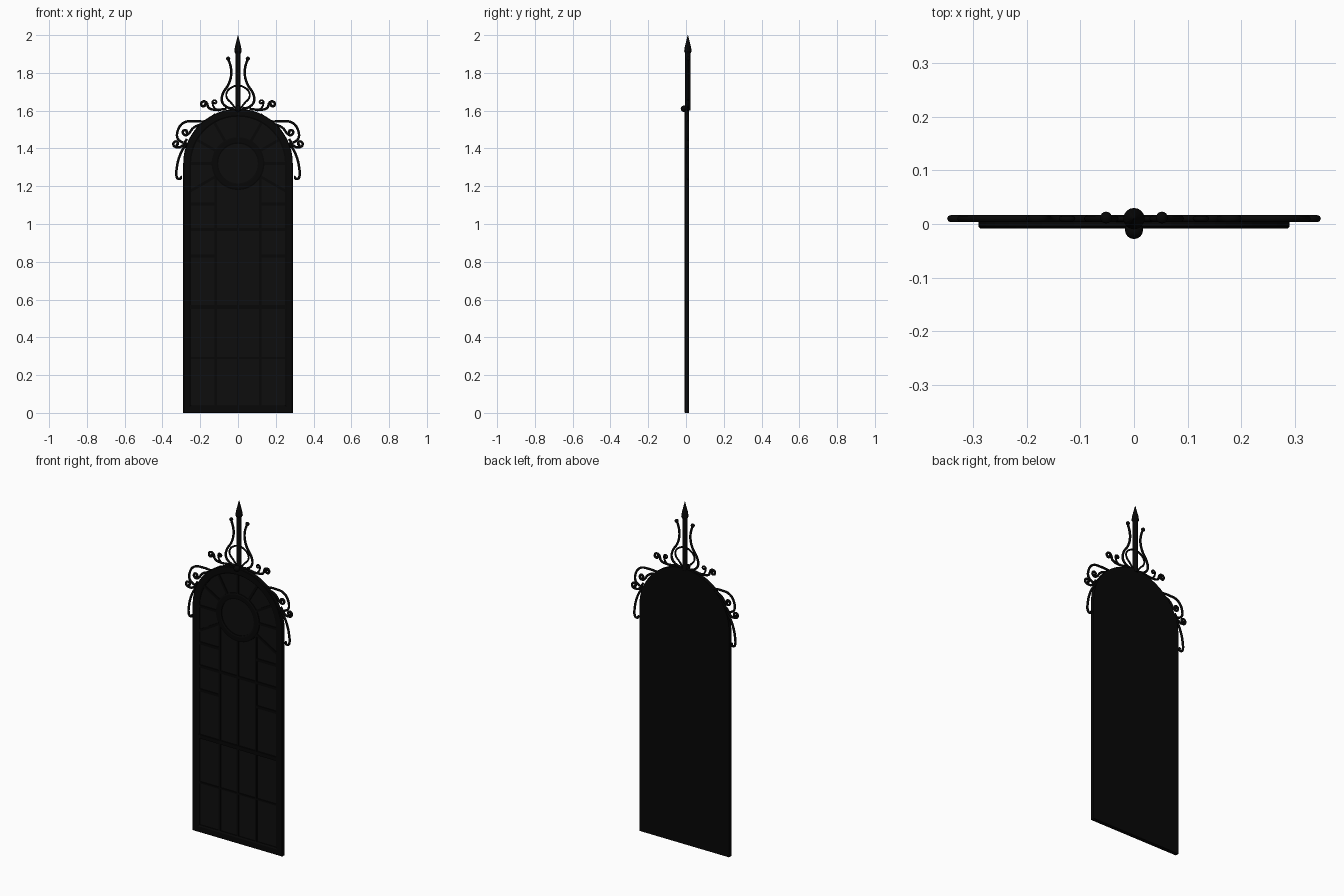
import bpy, bmesh
from math import sin, cos, pi, radians, atan2
from mathutils import Vector

if "Cube" in bpy.data.objects:
    bpy.data.objects.remove(bpy.data.objects["Cube"])


def material(name, value):
    m = bpy.data.materials.new(name)
    m.use_nodes = True
    colour = (value, value, value, 1)
    m.diffuse_color = colour
    m.node_tree.nodes["Principled BSDF"].inputs["Base Color"].default_value = colour
    return m


IRON = material("black iron", 0.002)
PANE = material("dark pane", 0.0042)
HALF, SPRING, BACK, FRONT = 0.29, 1.32, 0.017, -0.008
RAIL = 0.042


def finish(bm, name, mat):
    bmesh.ops.recalc_face_normals(bm, faces=bm.faces)
    me = bpy.data.meshes.new(name)
    bm.to_mesh(me)
    bm.free()
    me.materials.append(mat)
    ob = bpy.data.objects.new(name, me)
    bpy.context.collection.objects.link(ob)
    return ob


def arch(inset, steps=40):
    """Outline of the arched opening, pulled inwards by the inset."""
    r = HALF - inset
    pts = [(r, inset)]
    pts += [(r * cos(pi * i / steps), SPRING + r * sin(pi * i / steps)) for i in range(steps + 1)]
    return pts + [(-r, inset)]


def circle(r, steps=40):
    return [(r * cos(2 * pi * i / steps), SPRING + r * sin(2 * pi * i / steps)) for i in range(steps)]


def prism(name, outline, y0, y1, mat):
    bm = bmesh.new()
    face = bm.faces.new([bm.verts.new((x, y0, z)) for x, z in outline])
    new = bmesh.ops.extrude_face_region(bm, geom=[face])["geom"]
    bmesh.ops.translate(bm, vec=(0, y1 - y0, 0), verts=[v for v in new if isinstance(v, bmesh.types.BMVert)])
    return finish(bm, name, mat)


def band(name, loops, mat):
    """Closed band through a cycle of (outline, y) loops."""
    bm = bmesh.new()
    rings = [[bm.verts.new((x, y, z)) for x, z in outline] for outline, y in loops]
    n = len(rings[0])
    for a, b in zip(rings, rings[1:] + rings[:1]):
        for i in range(n):
            j = (i + 1) % n
            bm.faces.new((a[i], a[j], b[j], b[i]))
    return finish(bm, name, mat)


def bar(name, a, b, width, front=-0.004):
    """Flat glazing bar between two points of the front plane."""
    a, b = Vector(a), Vector(b)
    d = (b - a).normalized() * width / 2
    n = Vector((-d.y, d.x))
    return prism(name, [a + n, b + n, b - n, a - n], front, 0.004, IRON)


# Arched panel and its outer frame
prism("pane", arch(0.01), 0.001, BACK - 0.0005, PANE)
band("outer_frame", [(arch(0), BACK), (arch(0), -0.005), (arch(0.003), FRONT),
                     (arch(RAIL - 0.008), FRONT), (arch(RAIL), -0.003), (arch(RAIL), BACK - 0.001)], IRON)
prism("back_panel", arch(0.001), BACK - 0.002, BACK, IRON)

# Round light in the arch
band("rose_ring", [(circle(0.14), 0.004), (circle(0.14), -0.004), (circle(0.133), -0.007),
                   (circle(0.112), -0.007), (circle(0.105), -0.004), (circle(0.105), 0.004)], IRON)
for k in range(-1, 8):
    t = radians(30 * k)
    d = Vector((cos(t), sin(t)))
    c = Vector((0, SPRING))
    bar("rose_spoke", c + d * 0.135, c + d * (0.26 if 0 <= k <= 6 else 0.29), 0.014)

# Upright and level glazing bars
bar("centre_mullion", (0, 0.03), (0, SPRING - 0.135), 0.012)
bar("upper_transom", (-0.255, 0.97), (0.255, 0.97), 0.016)
bar("main_transom", (-0.255, 0.56), (0.255, 0.56), 0.022, -0.006)
bar("lower_transom", (-0.255, 0.29), (0.255, 0.29), 0.01)
for s in (-1, 1):
    bar("side_mullion", (s * 0.118, 0.03), (s * 0.118, SPRING - 0.07), 0.012)
    for z in (0.83, 1.105):
        bar("side_transom", (s * 0.118, z), (s * 0.255, z), 0.016)

# Finial spear: shaft, collars and point turned on the upright axis
def lathe(name, profile, y, steps=16):
    bm = bmesh.new()
    rings = [[bm.verts.new((r * cos(2 * pi * i / steps), y + r * sin(2 * pi * i / steps), z))
              for i in range(steps)] for r, z in profile]
    for a, b in zip(rings, rings[1:]):
        for i in range(steps):
            j = (i + 1) % steps
            bm.faces.new((a[i], a[j], b[j], b[i]))
    bm.faces.new(rings[0])
    bm.faces.new(rings[-1])
    return finish(bm, name, IRON)


lathe("spear_shaft", [(0.014, 1.6), (0.014, 1.92)], 0.01)
lathe("spear_point", [(0.013, 1.9), (0.02, 1.915), (0.016, 1.94), (0.001, 2.0)], 0.01)


def ball(name, x, y, z, r):
    bm = bmesh.new()
    bmesh.ops.create_uvsphere(bm, u_segments=16, v_segments=10, radius=r)
    bmesh.ops.translate(bm, vec=(x, y, z), verts=bm.verts)
    ob = finish(bm, name, IRON)
    ob.data.shade_smooth()


ball("arch_boss", 0, -0.011, 1.61, 0.017)


# Wrought scrolls: a smooth path that may end in a curl
def scroll(name, pts, curl=0, side=1, turns=1.1, thick=0.0065):
    pts = [Vector(p) for p in pts]
    if curl:
        d = (pts[-1] - pts[-2]).normalized()
        n = Vector((-d.y, d.x)) * side
        centre, start = pts[-1] + n * curl, atan2(-n.y, -n.x)
        steps = int(turns * 10)
        for i in range(1, steps + 1):
            f = i / steps
            t = start + side * turns * 2 * pi * f
            pts.append(centre + Vector((cos(t), sin(t))) * curl * (1 - 0.7 * f))
    for s in (1, -1):
        cu = bpy.data.curves.new(name, "CURVE")
        cu.dimensions = "3D"
        cu.bevel_depth, cu.bevel_resolution, cu.resolution_u = thick, 2, 5
        cu.use_fill_caps = True
        sp = cu.splines.new("BEZIER")
        sp.bezier_points.add(len(pts) - 1)
        for bp, p in zip(sp.bezier_points, pts):
            bp.co = (s * p.x, 0.01, p.y)
            bp.handle_left_type = bp.handle_right_type = "AUTO"
        cu.materials.append(IRON)
        bpy.context.collection.objects.link(bpy.data.objects.new(name, cu))


scroll("lyre_scroll", [(0.052, 1.875), (0.038, 1.83), (0.036, 1.79), (0.05, 1.74), (0.08, 1.69),
                       (0.085, 1.65), (0.06, 1.62), (0.02, 1.61)])
scroll("lyre_inner_scroll", [(0, 1.735), (0.03, 1.725), (0.058, 1.7), (0.06, 1.67), (0.035, 1.64), (0.012, 1.61)], thick=0.005)
scroll("crest_scroll", [(0.06, 1.61), (0.12, 1.605), (0.155, 1.615), (0.165, 1.64)], 0.018, -1)
scroll("crest_small_scroll", [(0.1, 1.6), (0.125, 1.615), (0.135, 1.64)], 0.013, 1, thick=0.005)
scroll("shoulder_scroll", [(0.12, 1.58), (0.17, 1.545), (0.23, 1.545), (0.29, 1.535), (0.32, 1.49), (0.318, 1.45),
                           (0.29, 1.43)], 0.0)
scroll("shoulder_curl", [(0.27, 1.45), (0.3, 1.41), (0.325, 1.407)], 0.018, 1)
scroll("shoulder_inner_curl", [(0.19, 1.53), (0.235, 1.51), (0.265, 1.475)], 0.018, 1)
scroll("drop_scroll", [(0.27, 1.43), (0.305, 1.37), (0.325, 1.29), (0.325, 1.25)], 0.016, -1, 0.6)
for s in (1, -1):
    ball("lyre_bead", s * 0.052, 0.012, 1.875, 0.011)
